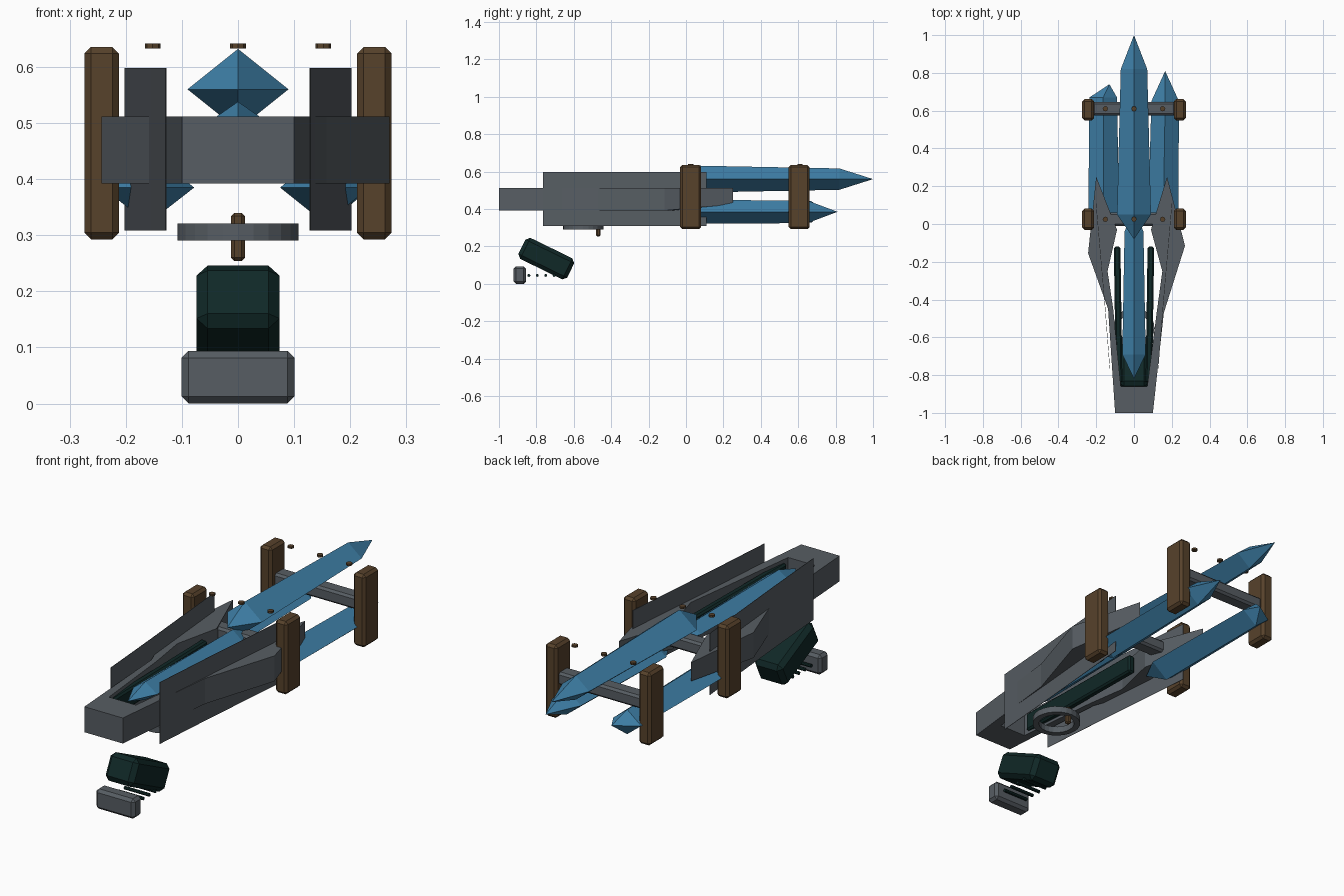
import bpy, bmesh, math
from mathutils import Matrix, Vector

if "Cube" in bpy.data.objects:
    bpy.data.objects.remove(bpy.data.objects["Cube"])


def material(name, col):
    m = bpy.data.materials.new(name)
    m.diffuse_color = (*col, 1)
    m.use_nodes = True
    m.node_tree.nodes["Principled BSDF"].inputs["Base Color"].default_value = m.diffuse_color
    return m


BLUE = material("crystal blue", (0.05, 0.22, 0.40))
GREY = material("gunmetal grey", (0.095, 0.11, 0.125))
BROWN = material("dark wood", (0.095, 0.054, 0.024))
GREEN = material("deep green", (0.005, 0.021, 0.020))


def finish(name, bm, mat):
    bmesh.ops.recalc_face_normals(bm, faces=bm.faces[:])
    me = bpy.data.meshes.new(name)
    bm.to_mesh(me)
    bm.free()
    me.materials.append(mat)
    ob = bpy.data.objects.new(name, me)
    bpy.context.collection.objects.link(ob)
    return ob


def box(name, centre, size, mat, bevel=0.0, tilt=0.0, turn=0.0):
    bm = bmesh.new()
    bmesh.ops.create_cube(bm, size=1)
    bmesh.ops.scale(bm, vec=size, verts=bm.verts[:])
    if bevel:
        bmesh.ops.bevel(bm, geom=bm.edges[:], offset=bevel, segments=1, affect='EDGES')
    bmesh.ops.transform(bm, matrix=Matrix.Translation(centre) @ Matrix.Rotation(turn, 4, 'Z')
                        @ Matrix.Rotation(tilt, 4, 'X'), verts=bm.verts[:])
    return finish(name, bm, mat)


def cylinder(name, centre, radius, depth, mat, axis='Z', sides=8):
    bm = bmesh.new()
    bmesh.ops.create_cone(bm, cap_ends=True, segments=sides, radius1=radius, radius2=radius, depth=depth)
    rot = Matrix.Rotation(math.pi / 2, 4, 'Y') if axis == 'X' else Matrix()
    bmesh.ops.transform(bm, matrix=Matrix.Translation(centre) @ rot, verts=bm.verts[:])
    return finish(name, bm, mat)


def crystal(name, front, front_ring, back_ring, back):
    """Four-sided shard: two tips, two rings given as (x, y, z, half width, half height)."""
    bm = bmesh.new()
    rings = []
    for x, y, z, w, h in (front_ring, back_ring):
        rings.append([bm.verts.new((x + dx * w, y, z + dz * h))
                      for dx, dz in ((1, 0), (0, 1), (-1, 0), (0, -1))])
    a, b = bm.verts.new(front), bm.verts.new(back)
    for i in range(4):
        j = (i + 1) % 4
        bm.faces.new((a, rings[0][i], rings[0][j]))
        bm.faces.new((rings[0][i], rings[1][i], rings[1][j], rings[0][j]))
        bm.faces.new((b, rings[1][j], rings[1][i]))
    return finish(name, bm, BLUE)


# Crystals: one above, two below, one lying in the frame
crystal("top_crystal", (0, -0.08, 0.56), (0, 0.05, 0.56, 0.09, 0.072),
        (0, 0.82, 0.56, 0.07, 0.057), (0, 1.0, 0.56))
crystal("right_lower_crystal", (0.14, -0.08, 0.385), (0.155, 0.04, 0.385, 0.08, 0.064),
        (0.165, 0.65, 0.385, 0.073, 0.06), (0.165, 0.81, 0.385))
crystal("left_lower_crystal", (-0.14, -0.08, 0.385), (-0.16, 0.04, 0.385, 0.082, 0.064),
        (-0.163, 0.67, 0.385, 0.073, 0.058), (-0.13, 0.74, 0.385))
crystal("inner_crystal", (0, -0.82, 0.495), (0, -0.69, 0.495, 0.062, 0.043),
        (0, -0.04, 0.495, 0.05, 0.04), (0, 0.08, 0.495))

# Forked frame, slightly uneven left to right, with prongs thinning at the tips
outline = [(-0.1, -1), (0.1, -1), (0.158, -0.47), (0.27, -0.115), (0.175, 0.25),
           (0.09, -0.03), (0.15, -0.25), (0.12, -0.47), (0.07, -0.86),
           (-0.07, -0.86), (-0.11, -0.45), (-0.14, -0.25), (-0.09, -0.03),
           (-0.2, 0.25), (-0.243, -0.155), (-0.137, -0.45)]
bm = bmesh.new()
face = bm.faces.new([bm.verts.new((x, y, 0.392)) for x, y in outline])
top = bmesh.ops.extrude_face_region(bm, geom=[face])
bmesh.ops.translate(bm, vec=(0, 0, 0.12), verts=[g for g in top["geom"] if isinstance(g, bmesh.types.BMVert)])
for v in bm.verts:
    if v.co.y > 0.2 and v.co.z < 0.45:
        v.co.z = 0.425
bmesh.ops.triangulate(bm, faces=[f for f in bm.faces if len(f.verts) > 4])
finish("forked_frame", bm, GREY)

for side, s in (("left", -1), ("right", 1)):
    # Thin bent side plate
    bm = bmesh.new()
    path = [(0.127, -0.765), (0.153, -0.43), (0.2, 0.11)]
    loops = [[bm.verts.new((s * (x + t), y, z)) for t, z in
              ((0, 0.308), (0.002, 0.308), (0.002, 0.598), (0, 0.598))] for x, y in path]
    for p, q in zip(loops, loops[1:]):
        for i in range(4):
            j = (i + 1) % 4
            bm.faces.new((p[i], p[j], q[j], q[i]))
    bm.faces.new(loops[0])
    bm.faces.new(loops[-1])
    finish(side + "_side_plate", bm, GREY)

    # Green rail beside the inner crystal
    box(side + "_rail", (s * 0.084, -0.48, 0.45), (0.035, 0.72, 0.09), GREEN, 0.008, turn=-s * 0.015)

    # Wooden uprights
    for end, y in (("front", 0.025), ("back", 0.605)):
        box(f"{side}_{end}_upright", (s * 0.243, y, 0.464), (0.062, 0.113, 0.343), BROWN, 0.012)

# Cross bars and the studs above them
for end, y in (("front", 0.025), ("back", 0.61)):
    box(end + "_cross_bar", (0, y, 0.477), (0.44, 0.07, 0.06), GREY, 0.01)
    for i, x in enumerate((-0.152, 0, 0.152)):
        cylinder(f"{end}_stud_{i}", (x, y, 0.637), 0.014, 0.009, BROWN)

# Trigger ring: rectangular section spun round
bm = bmesh.new()
section = [bm.verts.new((r, 0, z)) for r, z in ((0.08, 0.291), (0.108, 0.291), (0.108, 0.321), (0.08, 0.321))]
edges = [bm.edges.new((section[i], section[(i + 1) % 4])) for i in range(4)]
bmesh.ops.spin(bm, geom=section + edges, cent=(0, 0, 0), axis=(0, 0, 1), angle=math.tau,
               steps=24, use_merge=True)
bmesh.ops.remove_doubles(bm, verts=bm.verts[:], dist=0.0005)
bmesh.ops.translate(bm, vec=(0, -0.55, 0), verts=bm.verts[:])
finish("trigger_ring", bm, GREY)
box("trigger", (0, -0.468, 0.297), (0.025, 0.024, 0.086), BROWN, 0.006)

# Tilted handle, butt block and the small rods between them
box("handle", (0, -0.747, 0.135), (0.148, 0.29, 0.125), GREEN, 0.02, tilt=-math.radians(26))
box("butt_block", (0, -0.888, 0.047), (0.202, 0.066, 0.094), GREY, 0.013)
for i in range(4):
    cylinder(f"rod_{i}", (0, -0.84 + i * 0.045, 0.045), 0.008, 0.13, GREEN, 'X')
